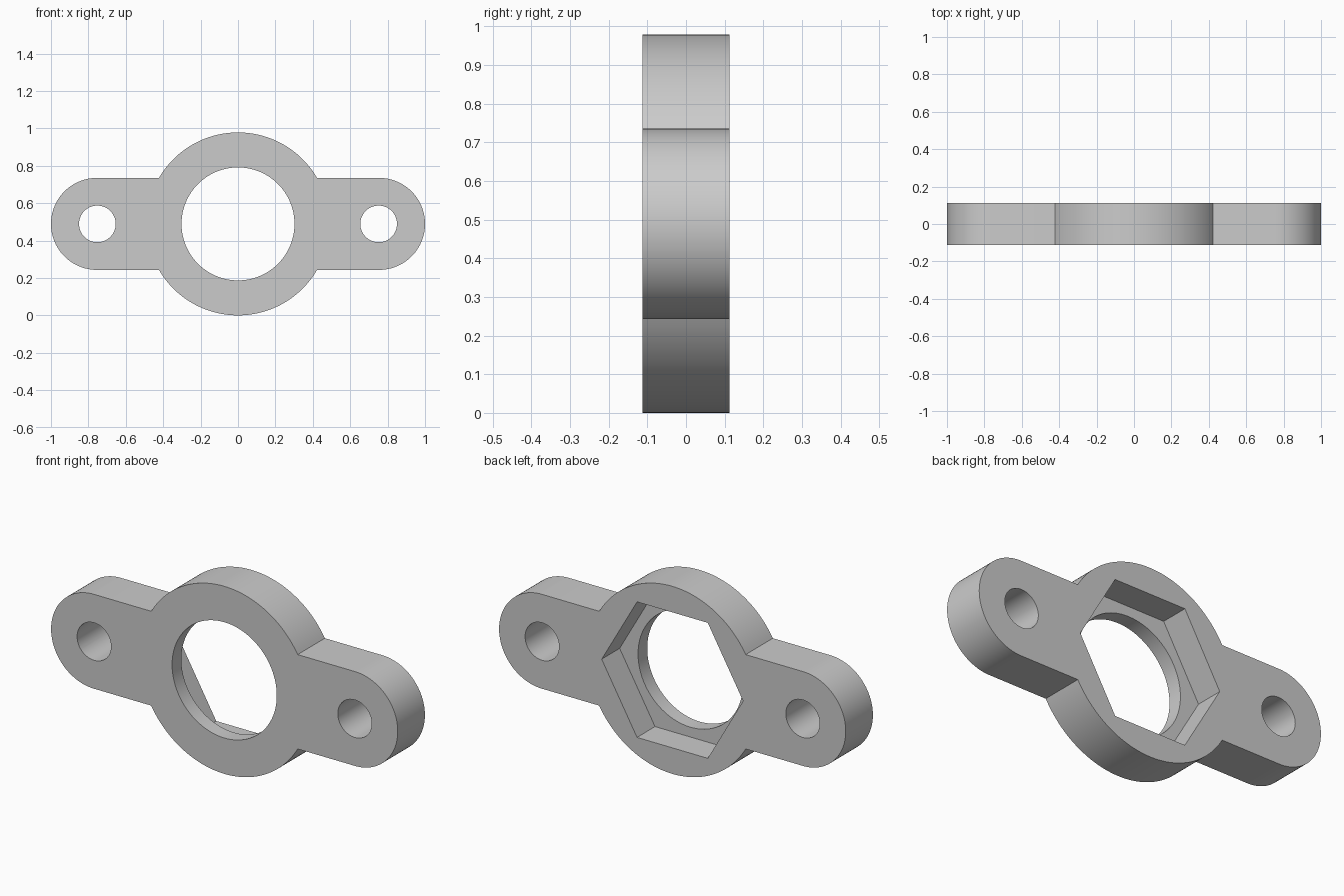
import bpy, bmesh
from math import sin, cos, pi, asin

if "Cube" in bpy.data.objects:
    bpy.data.objects.remove(bpy.data.objects["Cube"])

ZC = 0.489         # height of the centre axis
T = 0.112          # half thickness
R_RING = 0.489     # outer radius of the ring
R_END = 0.246      # radius of the rounded ear ends
X_END = 1 - R_END  # ear centre
POCKET_FLOOR = T - 0.148


def arc(cx, r, a0, a1, n):
    return [(cx + r * cos(a0 + (a1 - a0) * i / n), ZC + r * sin(a0 + (a1 - a0) * i / n))
            for i in range(n + 1)]


def prism(name, pts, y0, y1):
    """Extrude an x/z outline from y0 to y1."""
    bm = bmesh.new()
    face = bm.faces.new([bm.verts.new((x, y0, z)) for x, z in pts])
    ext = bmesh.ops.extrude_face_region(bm, geom=[face])
    verts = [v for v in ext["geom"] if isinstance(v, bmesh.types.BMVert)]
    bmesh.ops.translate(bm, verts=verts, vec=(0, y1 - y0, 0))
    bmesh.ops.recalc_face_normals(bm, faces=bm.faces)
    me = bpy.data.meshes.new(name)
    bm.to_mesh(me)
    bm.free()
    ob = bpy.data.objects.new(name, me)
    bpy.context.collection.objects.link(ob)
    return ob


def circle(cx, r, n):
    return arc(cx, r, 0, 2 * pi, n)[:-1]


# Flange body: central ring outline with two round-ended ears
a = asin(R_END / R_RING)
outline = (arc(X_END, R_END, -pi / 2, pi / 2, 48) + arc(0, R_RING, a, pi - a, 64)
           + arc(-X_END, R_END, pi / 2, 3 * pi / 2, 48) + arc(0, R_RING, pi + a, 2 * pi - a, 64))
body = prism("flange_body", outline, -T, T)

# Cutters: bore, hexagonal nut pocket from the back, two bolt holes
cutters = [
    prism("bore_cutter", circle(0, 0.302, 96), -0.3, 0.3),
    prism("hex_pocket_cutter", circle(0, 0.408, 6), POCKET_FLOOR, 0.3),
    prism("bolt_hole_cutter_right", circle(0.752, 0.098, 64), -0.3, 0.3),
    prism("bolt_hole_cutter_left", circle(-0.752, 0.098, 64), -0.3, 0.3),
]
bpy.context.view_layer.objects.active = body
body.select_set(True)
for c in cutters:
    c.hide_render = True
    mod = body.modifiers.new(c.name, 'BOOLEAN')
    mod.operation = 'DIFFERENCE'
    mod.solver = 'EXACT'
    mod.object = c
    bpy.ops.object.modifier_apply(modifier=mod.name)
    bpy.data.objects.remove(c)

# Smooth the round walls, keep the edges crisp
bpy.ops.object.shade_smooth_by_angle(angle=pi / 6)
